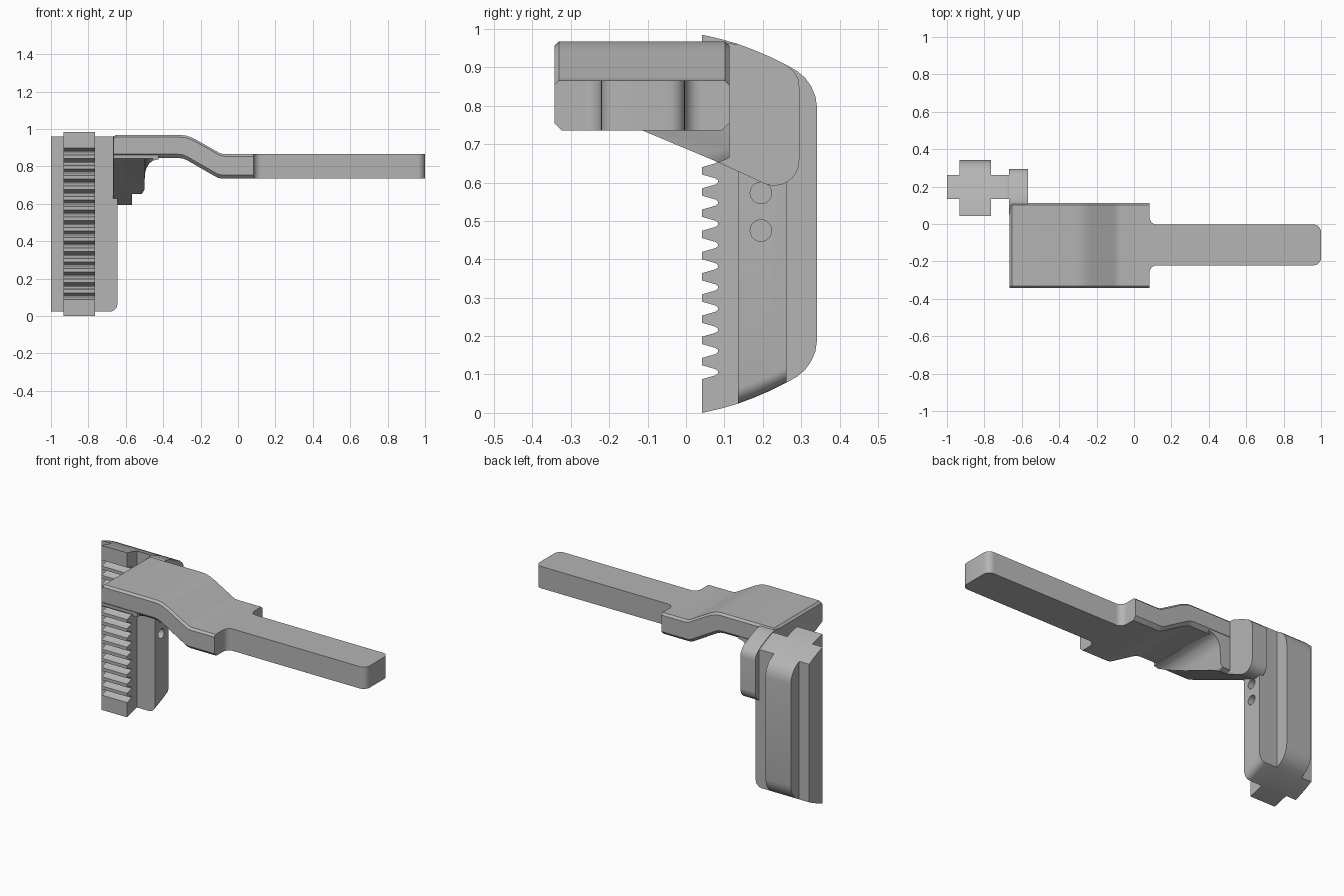
import bpy, bmesh, math

if "Cube" in bpy.data.objects:
    bpy.data.objects.remove(bpy.data.objects["Cube"])

grey = bpy.data.materials.new("grey plastic")
grey.diffuse_color = (0.46, 0.46, 0.46, 1)
grey.use_nodes = True
grey.node_tree.nodes["Principled BSDF"].inputs["Base Color"].default_value = grey.diffuse_color
MID = 0.4925  # mid height of the rack


def loft(name, sections):
    """Skin a list of equal-length 3D point rings and cap both ends."""
    bm = bmesh.new()
    rings = [[bm.verts.new(p) for p in s] for s in sections]
    n = len(rings[0])
    for a, b in zip(rings, rings[1:]):
        for i in range(n):
            j = (i + 1) % n
            bm.faces.new((a[i], a[j], b[j], b[i]))
    bm.faces.new(rings[0])
    bm.faces.new(rings[-1])
    bmesh.ops.recalc_face_normals(bm, faces=bm.faces)
    me = bpy.data.meshes.new(name)
    bm.to_mesh(me)
    bm.free()
    ob = bpy.data.objects.new(name, me)
    bpy.context.collection.objects.link(ob)
    me.materials.append(grey)
    return ob


def smooth(ob):
    bpy.ops.object.select_all(action='DESELECT')
    ob.select_set(True)
    bpy.context.view_layer.objects.active = ob
    bpy.ops.object.shade_smooth_by_angle(angle=math.radians(28))


def extrude_x(name, yz, x0, x1):
    return loft(name, [[(x, y, z) for y, z in yz] for x in (x0, x1)])


def arc(cx, cy, r, a0, a1, n=6):
    return [(cx + r * math.cos(math.radians(a0 + (a1 - a0) * i / n)),
             cy + r * math.sin(math.radians(a0 + (a1 - a0) * i / n))) for i in range(n + 1)]


def flip(pts):
    return [(y, 2 * MID - z) for y, z in reversed(pts)]


# toothed rack: curved ends, rounded back corners, notches along the front
top = [(0.042, 0.985), (0.09, 0.974), (0.135, 0.961), (0.175, 0.946), (0.22, 0.927),
       (0.262, 0.906), (0.29, 0.89), (0.31, 0.873), (0.326, 0.851), (0.337, 0.825), (0.341, 0.797)]
outline = top + flip(top)
for k in range(15):
    c = 0.106 + k * (2 * (MID - 0.106) / 14)
    outline += [(0.042, c - 0.018), (0.077, c - 0.008), (0.083, c - 0.003),
                (0.083, c + 0.003), (0.077, c + 0.008), (0.042, c + 0.018)]
smooth(extrude_x("toothed_rack", outline, -0.933, -0.765))

# guide rail on the outer side of the rack
strip = top[2:6]
smooth(extrude_x("guide_rail", strip + flip(strip), -1.0, -0.93))

# inner web with rounded ends and two pin holes
stations = [(-0.77, 0)] + [(x, 0.04 - (z + 0.0)) for x, z in arc(-0.685, 0, 0.04, 90, 0)]
web = loft("inner_web", [[(x, y, z - d) for y, z in strip] + [(x, y, z + d) for y, z in flip(strip)]
                         for x, d in stations])
for i, z in enumerate((0.573, 0.475)):
    hole = extrude_x(f"hole_cutter_{i}", arc(0.195, z, 0.028, 0, 345, 23), -0.72, -0.6)
    hole.hide_render = True
    hole.hide_viewport = True
    m = web.modifiers.new("hole", 'BOOLEAN')
    m.operation = 'DIFFERENCE'
    m.solver = 'EXACT'
    m.object = hole
smooth(web)

# stepped bracket plate with chamfered long edges
Y0, Y1 = -0.343, 0.113
upper = [(-0.665, 0.956), (-0.653, 0.968), (-0.31, 0.968), (-0.28, 0.965), (-0.255, 0.957), (-0.225, 0.943),
         (-0.105, 0.875), (-0.09, 0.868), (-0.07, 0.866), (0.083, 0.866)]
lower = [(-0.665, 0.845), (-0.653, 0.845), (-0.32, 0.845), (-0.295, 0.842), (-0.275, 0.834), (-0.255, 0.823),
         (-0.125, 0.748), (-0.108, 0.739), (-0.09, 0.735), (0.083, 0.735)]
T, B = 0.012, 0.02
smooth(loft("bracket_plate", [
    [(a, Y0 + T, p), (a, Y1 - T, p), (a, Y1, p - T), (b, Y1, q + B),
     (b, Y1 - B, q), (b, Y0 + B, q), (b, Y0, q + B), (a, Y0, p - T)]
    for (a, p), (b, q) in zip(upper, lower)]))

# flat handle with rounded tip and filleted neck
HY0, HY1, R = -0.221, -0.003, 0.04
plan = [(0.07, HY0 - R)] + arc(0.083 + R, HY0 - R, R, 180, 90)
plan += arc(1 - R, HY0 + R, R, -90, 0) + arc(1 - R, HY1 - R, R, 0, 90)
plan += arc(0.083 + R, HY1 + R, R, 270, 180) + [(0.07, HY1 + R)]
smooth(loft("handle", [[(x, y, z) for x, y in plan] for z in (0.735, 0.866)]))

# wedge gusset under the plate, filleted into its underside
def wedge(x, f):
    yk = max(-0.34, min(0.11, -0.11 + (0.735 - f) / 0.42))
    return [(x, Y0, 0.862), (x, Y1, 0.862), (x, Y1, f + 0.012), (x, yk - 0.002, f), (x, Y0 + 0.001, 0.843)]

smooth(loft("gusset", [wedge(x, f) for x, f in (
    (-0.665, 0.652), (-0.515, 0.652), (-0.5, 0.675), (-0.498, 0.76), (-0.49, 0.79),
    (-0.475, 0.815), (-0.455, 0.831), (-0.425, 0.838))]))

# clamp cheek joining the bracket to the rack web
cheek = [(0.05, 0.955), (0.11, 0.962)] + top[2:6] + [(0.28, 0.89), (0.292, 0.872), (0.295, 0.85), (0.295, 0.655)]
cheek += arc(0.23, 0.657, 0.065, 0, -113, 8) + [(0.05, 0.668)]
smooth(extrude_x("clamp_cheek", cheek, -0.667, -0.567))
